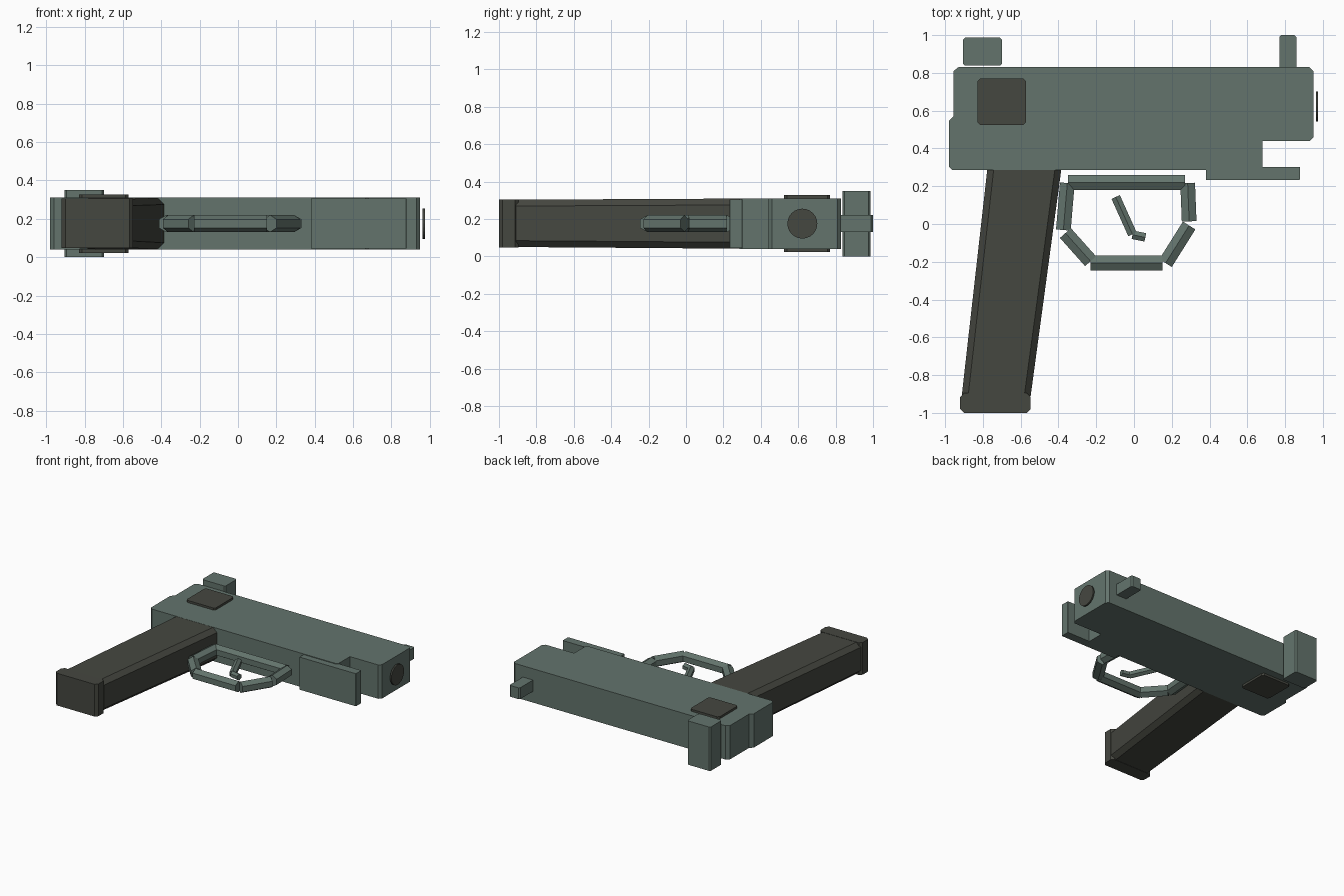
import bpy, bmesh, math
from mathutils import Vector

if "Cube" in bpy.data.objects:
    bpy.data.objects.remove(bpy.data.objects["Cube"])

MID = 0.175  # height of the mirror plane


def material(name, rgb):
    m = bpy.data.materials.new(name)
    m.diffuse_color = (*rgb, 1)
    m.use_nodes = True
    m.node_tree.nodes["Principled BSDF"].inputs["Base Color"].default_value = m.diffuse_color
    return m


GREEN = material("grey green metal", (0.126, 0.175, 0.152))
DARK = material("dark olive grey", (0.060, 0.063, 0.051))


def loft(name, ring_a, ring_b, mat):
    """Closed solid between two rings with equal point counts."""
    bm = bmesh.new()
    a = [bm.verts.new(p) for p in ring_a]
    b = [bm.verts.new(p) for p in ring_b]
    n = len(a)
    bm.faces.new(a)
    bm.faces.new(b[::-1])
    for i in range(n):
        j = (i + 1) % n
        bm.faces.new((a[j], a[i], b[i], b[j]))
    bmesh.ops.recalc_face_normals(bm, faces=bm.faces)
    me = bpy.data.meshes.new(name)
    bm.to_mesh(me)
    bm.free()
    me.materials.append(mat)
    ob = bpy.data.objects.new(name, me)
    bpy.context.collection.objects.link(ob)
    return ob


def prism(name, outline, z0, z1, mat):
    return loft(name, [(x, y, z0) for x, y in outline],
                [(x, y, z1) for x, y in outline], mat)


def rect(u0, u1, v0, v1, c):
    """Rectangle outline with chamfered corners."""
    return [(u0 + c, v0), (u1 - c, v0), (u1, v0 + c), (u1, v1 - c),
            (u1 - c, v1), (u0 + c, v1), (u0, v1 - c), (u0, v0 + c)]


def hex_bar(name, p, q, r, mat):
    """Six-sided bar lying in the middle plane, with a ridge up and down."""
    p, q = Vector((*p, MID)), Vector((*q, MID))
    d = (q - p).normalized()
    up = Vector((0, 0, 1))
    side = d.cross(up)
    ring = [(up * math.cos(k * math.pi / 3) + side * math.sin(k * math.pi / 3)) * r
            for k in range(6)]
    return loft(name, [p + o for o in ring], [q + o for o in ring], mat)


# Slide and frame as one stepped outline
body = [(-0.93, 0.83), (0.93, 0.83), (0.95, 0.81), (0.95, 0.46), (0.93, 0.44),
        (0.68, 0.44), (0.68, 0.30), (0.665, 0.285), (-0.96, 0.285),
        (-0.98, 0.305), (-0.98, 0.545), (-0.955, 0.572), (-0.955, 0.81)]
prism("slide_and_frame", body, 0.04, 0.31, GREEN)

# Sights and rail under the muzzle
prism("rear_sight", rect(-0.905, -0.70, 0.838, 0.987, 0.01), 0.0, 0.35, GREEN)
prism("front_sight", rect(0.77, 0.86, 0.82, 1.0, 0.01), 0.13, 0.22, GREEN)
prism("under_rail", rect(0.38, 0.878, 0.233, 0.302, 0.002), 0.045, 0.305, GREEN)

# Dark panels on both sides of the slide
for side, z0, z1 in (("upper", 0.305, 0.327), ("lower", 0.023, 0.045)):
    prism(side + "_side_panel", rect(-0.828, -0.572, 0.525, 0.77, 0.014), z0, z1, DARK)

# Muzzle disc
disc = [(0.622 + 0.08 * math.cos(k * math.tau / 24),
         MID + 0.08 * math.sin(k * math.tau / 24)) for k in range(24)]
loft("muzzle", [(0.963, y, z) for y, z in disc],
     [(0.975, y, z) for y, z in disc], DARK)

# Slanted grip with chamfered long edges, and its base
loft("grip",
     [(x, -0.91, z) for x, z in rect(-0.912, -0.547, 0.05, 0.303, 0.034)],
     [(x, 0.295, z) for x, z in rect(-0.776, -0.384, 0.041, 0.309, 0.034)], DARK)
prism("grip_base", rect(-0.92, -0.547, -1.0, -0.895, 0.02), 0.048, 0.305, DARK)

# Trigger guard from separate six-sided bars
guard = [((-0.35, 0.22), (0.27, 0.22)),
         ((-0.353, 0.217), (-0.374, -0.032)),
         ((-0.363, -0.048), (-0.23, -0.197)),
         ((-0.23, -0.207), (0.15, -0.207)),
         ((0.167, -0.207), (0.292, -0.008)),
         ((0.284, 0.217), (0.292, 0.014))]
for i, (p, q) in enumerate(guard):
    hex_bar(f"trigger_guard_{i + 1}", p, q, 0.045, GREEN)

# Trigger blade and its tip
hex_bar("trigger", (-0.097, 0.143), (-0.008, -0.055), 0.028, GREEN)
hex_bar("trigger_tip", (-0.008, -0.057), (0.06, -0.071), 0.026, GREEN)
